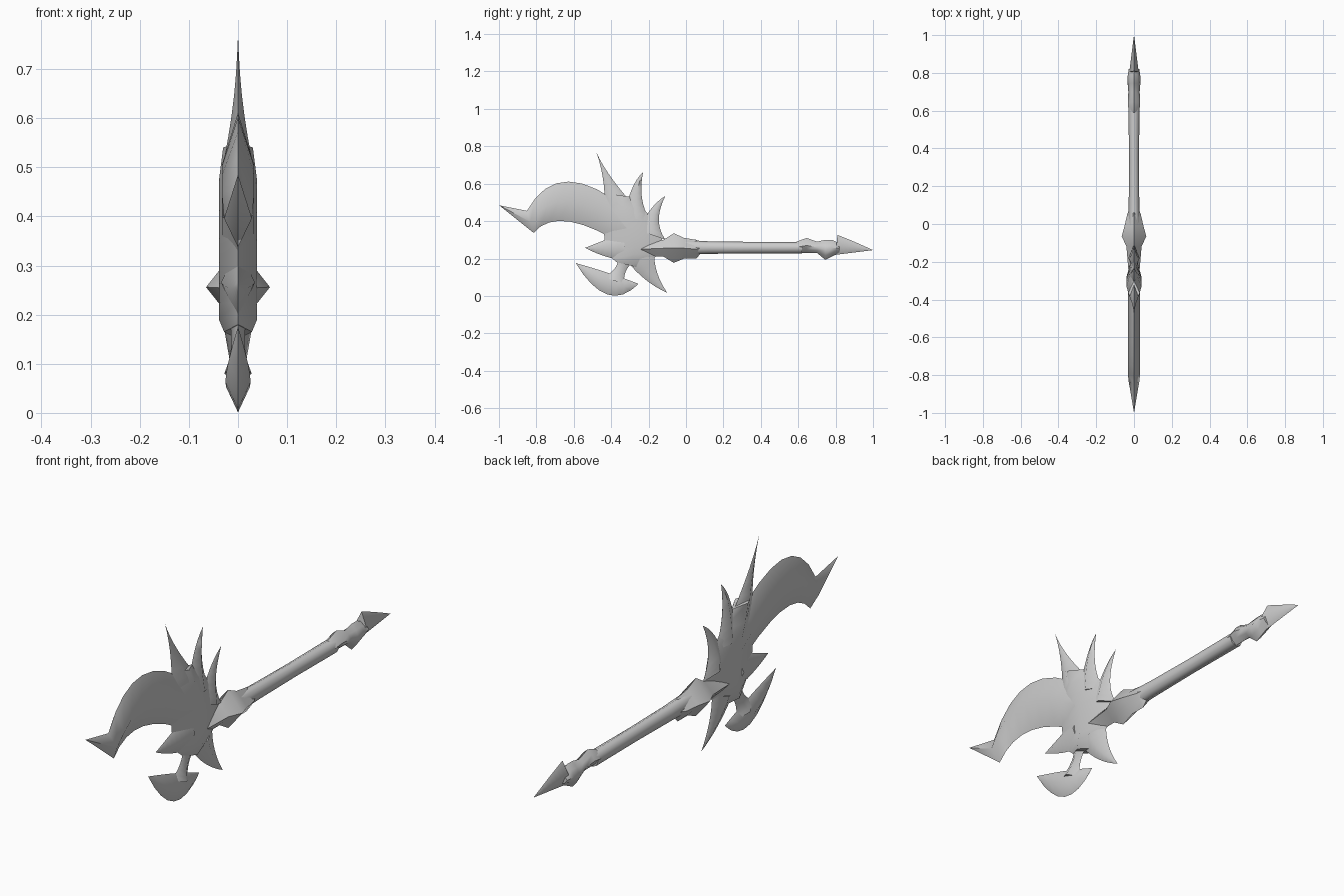
import bpy, bmesh, math
from mathutils import Vector

default_cube = bpy.data.objects.get("Cube")
if default_cube:
    bpy.data.objects.remove(default_cube)

STEPS = 8
ROUND, DIAMOND, BLUNT = math.sqrt(.5), .51, .58

grey_steel = bpy.data.materials.new("grey_steel")
grey_steel.use_nodes = True
steel_colour = (.6, .6, .6, 1)
grey_steel.diffuse_color = steel_colour
shader = grey_steel.node_tree.nodes["Principled BSDF"]
shader.inputs["Base Color"].default_value = steel_colour


def loft(name, rings):
    """Skin closed rings of equal length; a ring collapsed to a point forms a tip."""
    bm = bmesh.new()
    loops = [[bm.verts.new(point) for point in ring] for ring in rings]
    for near, far in zip(loops, loops[1:]):
        for i in range(len(near)):
            bm.faces.new((near[i - 1], near[i], far[i], far[i - 1]))
    bm.faces.new(loops[0])
    bm.faces.new(loops[-1])
    bmesh.ops.remove_doubles(bm, verts=bm.verts, dist=.0005)
    bmesh.ops.recalc_face_normals(bm, faces=bm.faces)
    mesh = bpy.data.meshes.new(name)
    bm.to_mesh(mesh)
    bm.free()
    mesh.materials.append(grey_steel)
    for face in mesh.polygons:
        face.use_smooth = True
    mesh.set_sharp_from_angle(angle=math.radians(60))
    bpy.context.collection.objects.link(bpy.data.objects.new(name, mesh))


def curve_point(curve, s):
    """Point on a quadratic curve given as start, bend and end in (y, z)."""
    start, bend, end = (Vector((0, y, z)) for y, z in curve)
    return start.lerp(bend, s).lerp(bend.lerp(end, s), s)


def blade(name, edge_a, edge_b, thickness, barb=None):
    """Diamond-section blade between two curved cutting edges, thinning as it narrows."""
    rings = []
    for step in range(STEPS + 1):
        a = curve_point(edge_a, step / STEPS)
        b = curve_point(edge_b, step / STEPS)
        ridge = Vector((min(thickness, (a - b).length * .23), 0, 0))
        middle = (a + b) / 2
        rings.append([a, middle + ridge, b, middle - ridge])
    if barb:
        rings.append([Vector((0, *barb))] * len(rings[0]))
    loft(name, rings)


def spike(name, base_a, bend_a, base_b, bend_b, tip, thickness=.03):
    """Blade whose two edges meet at one tip."""
    blade(name, (base_a, bend_a, tip), (base_b, bend_b, tip), thickness)


def rod(name, stations, corner):
    """Eight-sided rod along y. Station: y, top z, bottom z, half width."""
    rings = []
    for y, top, bottom, half_width in stations:
        centre, half_height = (top + bottom) / 2, (top - bottom) / 2
        ring = []
        for i in range(8):
            angle = i * math.pi / 4
            reach = corner / ROUND if i % 2 else 1
            ring.append((half_width * reach * math.cos(angle), y,
                         centre + half_height * reach * math.sin(angle)))
        rings.append(ring)
    loft(name, rings)


# Broad head plate and the large barbed blade growing out of it
blade("head_body",
      edge_a=((-.37, .18), (-.47, .24), (-.43, .55)),
      edge_b=((-.25, .15), (.02, .27), (-.3, .53)),
      thickness=.039)
blade("main_blade",
      edge_a=((-.3, .45), (-.68, .77), (-.85, .455)),
      edge_b=((-.3, .25), (-.68, .5), (-.815, .337)),
      thickness=.033, barb=(-1, .485))

# Crest of three spikes
spike("tall_spike", base_a=(-.44, .42), bend_a=(-.42, .6),
      base_b=(-.22, .42), bend_b=(-.42, .63), tip=(-.48, .77))
spike("middle_spike", base_a=(-.33, .42), bend_a=(-.3, .6),
      base_b=(-.19, .4), bend_b=(-.26, .51), tip=(-.23, .66))
spike("rear_spike", base_a=(-.25, .35), bend_a=(-.2, .48),
      base_b=(-.11, .3), bend_b=(-.18, .4), tip=(-.11, .535))

# Short forward spike and the one below the head
spike("front_spike", base_a=(-.33, .34), bend_a=(-.43, .3),
      base_b=(-.33, .19), bend_b=(-.43, .2), tip=(-.54, .257), thickness=.036)
spike("lower_spike", base_a=(-.17, .22), bend_a=(-.17, .12),
      base_b=(-.31, .18), bend_b=(-.22, .07), tip=(-.1, .016))

# Hook: curved stem and crescent blade
blade("hook_stem",
      edge_a=((-.38, .24), (-.33, .16), (-.44, .1)),
      edge_b=((-.25, .22), (-.36, .12), (-.32, .06)),
      thickness=.028)
hook_front, hook_back = (-.59, .176), (-.254, .064)
blade("hook_blade",
      edge_a=(hook_front, (-.38, .116), hook_back),
      edge_b=(hook_front, (-.42, -.104), hook_back),
      thickness=.03)

# Diamond collar, long grip and pommel swellings
rod("collar", [
    (-.24, .29, .21, .03), (-.12, .3, .21, .04), (-.065, .335, .177, .065),
    (-.01, .31, .2, .05), (.055, .3, .2, .035), (.09, .28, .24, .02),
], corner=DIAMOND)
rod("grip", [
    (-.02, .3, .22, .03), (.12, .292, .225, .028),
    (.35, .289, .227, .026), (.62, .288, .228, .03),
], corner=ROUND)
rod("pommel", [
    (.59, .29, .23, .028), (.645, .31, .23, .033), (.7, .29, .23, .03),
    (.745, .3, .193, .034), (.78, .3, .21, .034), (.82, .28, .23, .028),
], corner=BLUNT)

# Spear point at the end of the grip
spike("pommel_point", base_a=(.81, .326), bend_a=(.88, .3),
      base_b=(.8, .22), bend_b=(.88, .23), tip=(1, .245), thickness=.037)
